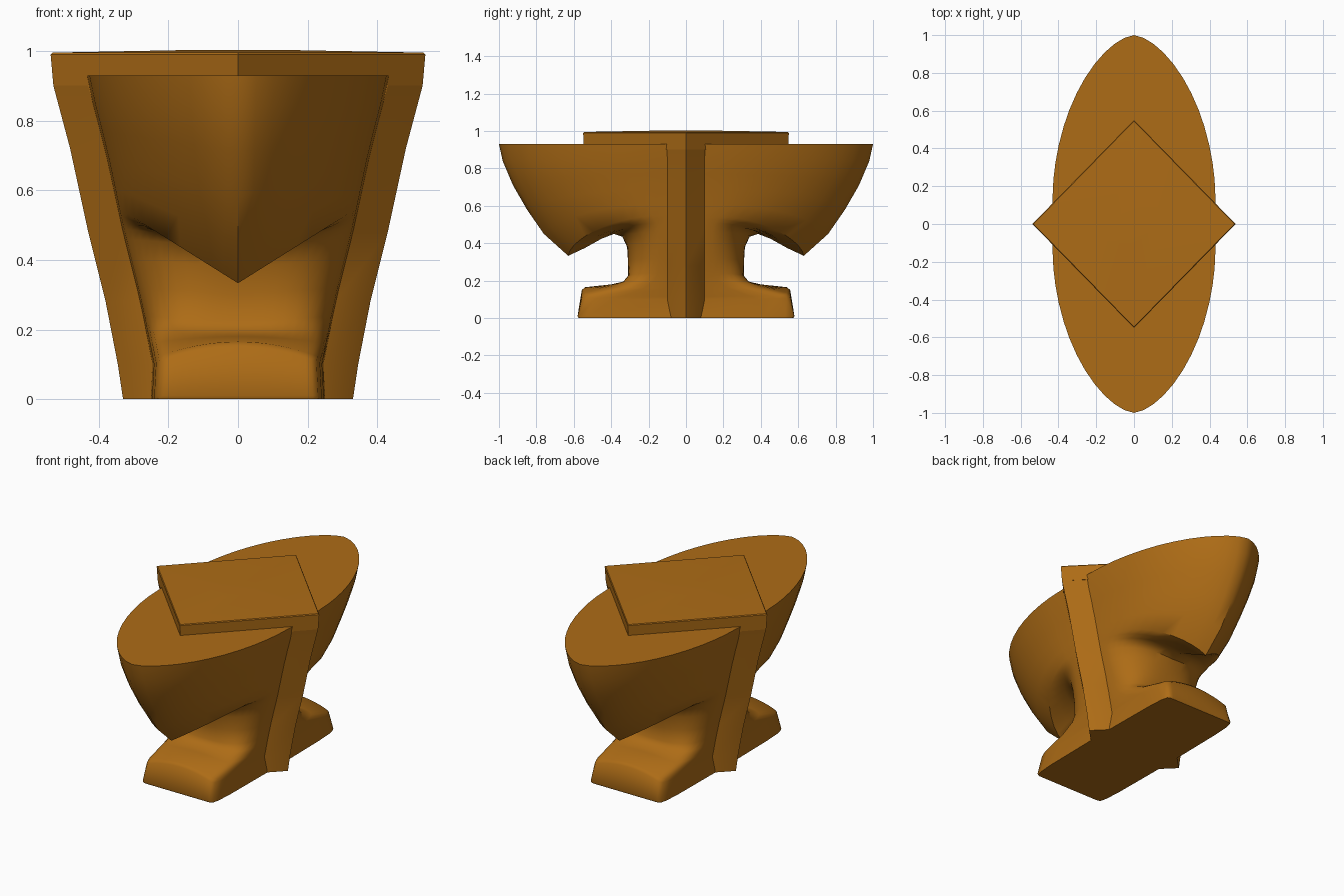
import bpy, bmesh

if "Cube" in bpy.data.objects:
    bpy.data.objects.remove(bpy.data.objects["Cube"])

mat = bpy.data.materials.new("bronze")
mat.diffuse_color = (0.42, 0.15, 0.008, 1)
mat.use_nodes = True
mat.node_tree.nodes["Principled BSDF"].inputs["Base Color"].default_value = mat.diffuse_color

# half-width of the diamond column at each height
WIDTHS = [(0, .33), (.1, .345), (.28, .38), (.48, .43), (.72, .482), (.9, .53), (1, .54)]


def width(z):
    for (z0, a), (z1, b) in zip(WIDTHS, WIDTHS[1:]):
        if z <= z1:
            return a + (b - a) * (z - z0) / (z1 - z0)
    return WIDTHS[-1][1]


def finish(name, bm, angle=35):
    bmesh.ops.remove_doubles(bm, verts=bm.verts, dist=0.0005)
    bmesh.ops.recalc_face_normals(bm, faces=bm.faces)
    me = bpy.data.meshes.new(name)
    bm.to_mesh(me)
    bm.free()
    ob = bpy.data.objects.new(name, me)
    bpy.context.collection.objects.link(ob)
    me.materials.append(mat)
    bpy.ops.object.select_all(action='DESELECT')
    ob.select_set(True)
    bpy.context.view_layer.objects.active = ob
    bpy.ops.object.shade_smooth_by_angle(angle=angle * 3.14159 / 180)
    return ob


def loft(bm, rings):
    rows = [[bm.verts.new(p) for p in r] for r in rings]
    n = len(rows[0])
    for a, b in zip(rows, rows[1:]):
        for i in range(n):
            bm.faces.new((a[i], a[(i + 1) % n], b[(i + 1) % n], b[i]))
    bm.faces.new(rows[0][::-1])
    bm.faces.new(rows[-1])


# anvil body: centreline y, centreline z, side z, roundness of the plan outline
PROFILE = [
    (1.0, .93, .93, 1.6), (.98, .84, .85, 1.6), (.925, .71, .77, 1.6),
    (.85, .58, .69, 1.6), (.76, .45, .61, 1.6), (.63, .333, .55, 1.6),
    (.54, .375, .53, 1.6), (.45, .425, .51, 1.7), (.385, .45, .49, 1.9),
    (.34, .435, .46, 2.2), (.315, .38, .40, 2.5), (.31, .30, .32, 3),
    (.31, .225, .24, 4), (.335, .195, .20, 6), (.40, .18, .16, 12),
    (.54, .165, .115, 25), (.557, .15, .10, 30), (.58, .01, .01, 40), (.575, 0, 0, 40),
]
STEPS = [0, .12, .24, .36, .48, .6, .7, .79, .86, .92, .96, .985, 1]


def body_row(yc, zc, zs, p):
    xs = width(zs) - .1
    if zs < .05:
        xs = .25
    row = []
    for t in STEPS:
        y = .1 + (yc - .1) * max(0, 1 - t ** p) ** .5
        m = 1 if p < 4 else 2
        row.append((xs * t, y, zc + (zs - zc) * t ** m))
    row.append((xs, 0, zs))
    return row


rows = [body_row(*k) for k in PROFILE]
rows.insert(0, [(x, 0, z) for x, y, z in rows[0]])
rows.append([(x, 0, z) for x, y, z in rows[-1]])
bm = bmesh.new()
for sx in (1, -1):
    for sy in (1, -1):
        g = [[bm.verts.new((x * sx, y * sy, z)) for x, y, z in r] for r in rows]
        for a, b in zip(g, g[1:]):
            for i in range(len(a) - 1):
                f = (a[i], a[i + 1], b[i + 1], b[i])
                bm.faces.new(f if sx * sy > 0 else f[::-1])
bmesh.ops.remove_doubles(bm, verts=bm.verts, dist=0.0005)
bmesh.ops.dissolve_degenerate(bm, dist=0.0005, edges=bm.edges)
finish("anvil_body", bm, 40)

# corner ribs: diamond column whose middle is hidden in the body
bm = bmesh.new()
rings = []
for z, w in WIDTHS[:-1]:
    s = w - .1
    rings.append([(w, 0, z), (s, .1, z), (0, .2, z), (-s, .1, z),
                  (-w, 0, z), (-s, -.1, z), (0, -.2, z), (s, -.1, z)])
loft(bm, rings)
finish("corner_ribs", bm, 25)

# diamond top plate, very slightly domed
bm = bmesh.new()
rings = []
for z, w, d in ((.9, .53, .545), (.99, .538, .55), (.995, .532, .545), (1.003, .12, .12)):
    rings.append([(w, 0, z), (0, d, z), (-w, 0, z), (0, -d, z)])
loft(bm, rings)
finish("top_plate", bm)
